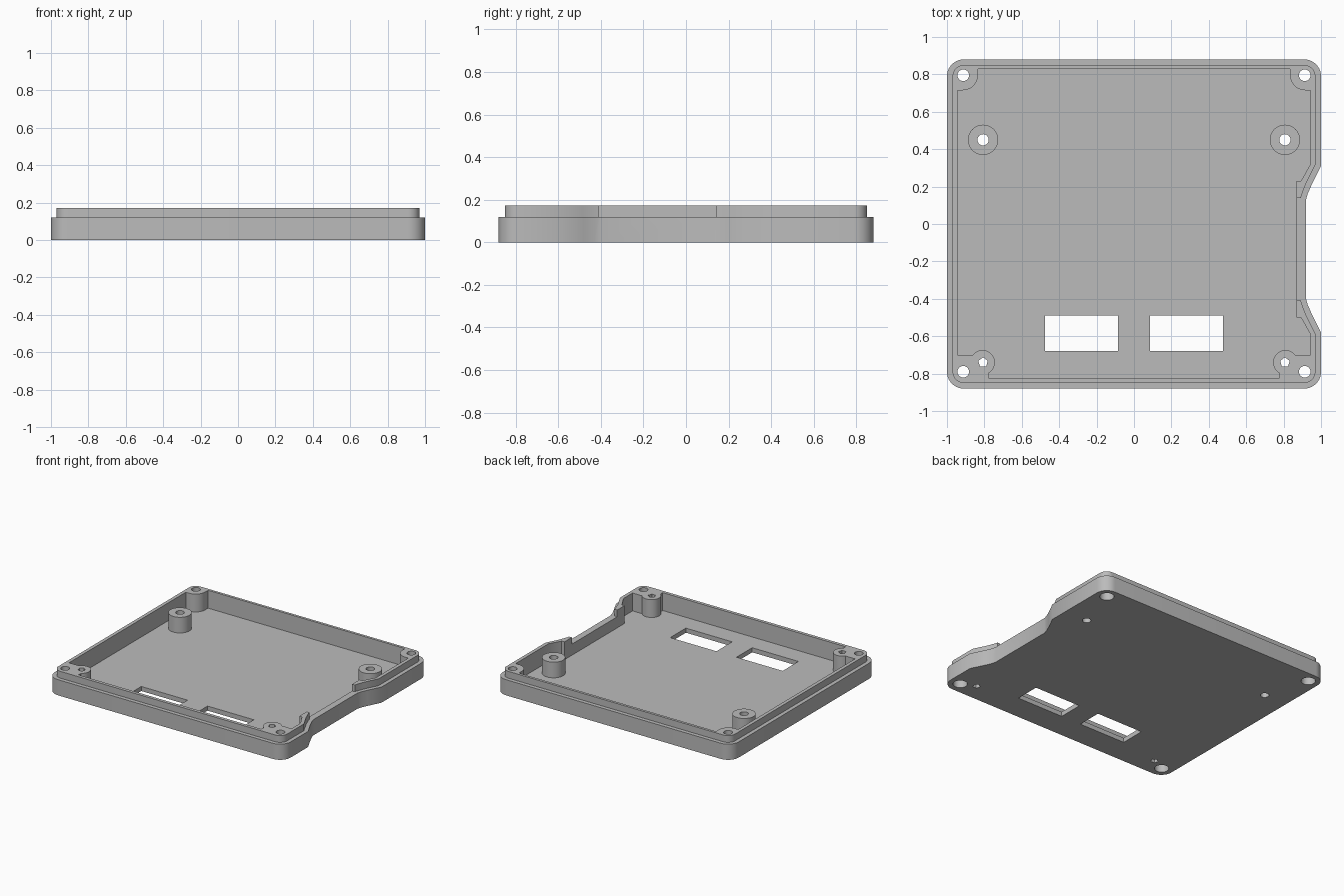
import bpy, bmesh
from math import sin, cos, radians

if "Cube" in bpy.data.objects:
    bpy.data.objects.remove(bpy.data.objects["Cube"])

FLOOR, RIM, TOP = 0.035, 0.12, 0.172
NOTCH_MID = -0.135          # the side notch is symmetric about this y

grey = bpy.data.materials.new("plain_grey")
grey.use_nodes = True
grey.diffuse_color = (0.5, 0.5, 0.5, 1)
grey.node_tree.nodes["Principled BSDF"].inputs["Base Color"].default_value = (0.5, 0.5, 0.5, 1)


def arc(cx, cy, r, start, end, n=10):
    angles = [radians(start + (end - start) * i / n) for i in range(n + 1)]
    return [(cx + r * cos(a), cy + r * sin(a)) for a in angles]


def circle(cx, cy, r, n=32):
    return arc(cx, cy, r, 90, 450, n)[:-1]


def box(x0, x1, y0, y1):
    return [(x0, y0), (x1, y0), (x1, y1), (x0, y1)]


def prism(name, points, z0, z1):
    bm = bmesh.new()
    face = bm.faces.new([bm.verts.new((x, y, z0)) for x, y in points])
    new = bmesh.ops.extrude_face_region(bm, geom=[face])["geom"]
    top = [v for v in new if isinstance(v, bmesh.types.BMVert)]
    bmesh.ops.translate(bm, verts=top, vec=(0, 0, z1 - z0))
    bmesh.ops.recalc_face_normals(bm, faces=bm.faces)
    mesh = bpy.data.meshes.new(name)
    bm.to_mesh(mesh)
    bm.free()
    mesh.materials.append(grey)
    obj = bpy.data.objects.new(name, mesh)
    bpy.context.collection.objects.link(obj)
    return obj


def combine(target, operation, points, z0, z1):
    tool = prism("helper", points, z0, z1)
    tool.hide_render = True
    mod = target.modifiers.new("combine", "BOOLEAN")
    mod.operation, mod.solver, mod.object = operation, "EXACT", tool
    bpy.context.view_layer.objects.active = target
    bpy.ops.object.modifier_apply(modifier=mod.name)
    bpy.data.objects.remove(tool)


def notch(half):
    """Upper half of the notch, completed by reflection, running front to back."""
    return [(x, 2 * NOTCH_MID - y) for x, y in half] + half[::-1]


def outline(inset):
    """Rounded rectangle with the side notch, shrunk by inset."""
    r, cx, cy = 0.09 - inset, 0.91, 0.79
    half = [(1 - inset, 0.31 + inset / 4), (0.95 - inset, 0.21 + inset / 4),
            (0.928 - inset, 0.16), (0.92 - inset, 0.13)]
    return (arc(-cx, -cy, r, 180, 270) + arc(cx, -cy, r, 270, 360)
            + notch(half) + arc(cx, cy, r, 0, 90) + arc(-cx, cy, r, 90, 180))


# Shell: low outer rim with a stepped lip
tray = prism("case_tray", outline(0), 0, RIM)
combine(tray, "UNION", outline(0.03), 0.05, TOP)

# Cavity, shaped around the solid corner bosses
front = [(0.775, -0.825)] + arc(0.81, -0.74, 0.066, 238, 38, 16) + [(0.943, -0.70)]
back = [(0.943, 0.715)] + arc(0.915, 0.795, 0.08, 270, 180) + [(0.835, 0.83)]
mirrored = [(-x, y) for x, y in reversed(front + back)]
inner_notch = notch([(0.943, 0.32), (0.893, 0.23), (0.87, 0.23)])
combine(tray, "DIFFERENCE", front + inner_notch + back + mirrored, FLOOR, 0.3)

# Lip opening in the middle of the notch
combine(tray, "DIFFERENCE", box(0.8, 1.1, -0.41, 0.14), RIM, 0.3)

for side in (-1, 1):
    # Free-standing post with its hole
    combine(tray, "UNION", circle(side * 0.807, 0.45, 0.081), 0.015, 0.155)
    combine(tray, "DIFFERENCE", circle(side * 0.807, 0.45, 0.03), -0.1, 0.3)
    # Five-sided hole in the front post
    combine(tray, "DIFFERENCE", circle(side * 0.807, -0.74, 0.027, 5), -0.1, 0.3)
    # Corner screw holes, wider underneath
    for y in (-0.79, 0.795):
        combine(tray, "DIFFERENCE", circle(side * 0.913, y, 0.031), -0.1, 0.3)
        combine(tray, "DIFFERENCE", circle(side * 0.913, y, 0.05), -0.1, 0.08)
    # Rectangular floor slot
    xs = sorted((side * 0.085, side * 0.477))
    combine(tray, "DIFFERENCE", box(*xs, -0.68, -0.49), -0.1, 0.1)

bpy.ops.object.select_all(action="DESELECT")
tray.select_set(True)
bpy.context.view_layer.objects.active = tray
bpy.ops.object.shade_smooth_by_angle(angle=radians(30))
